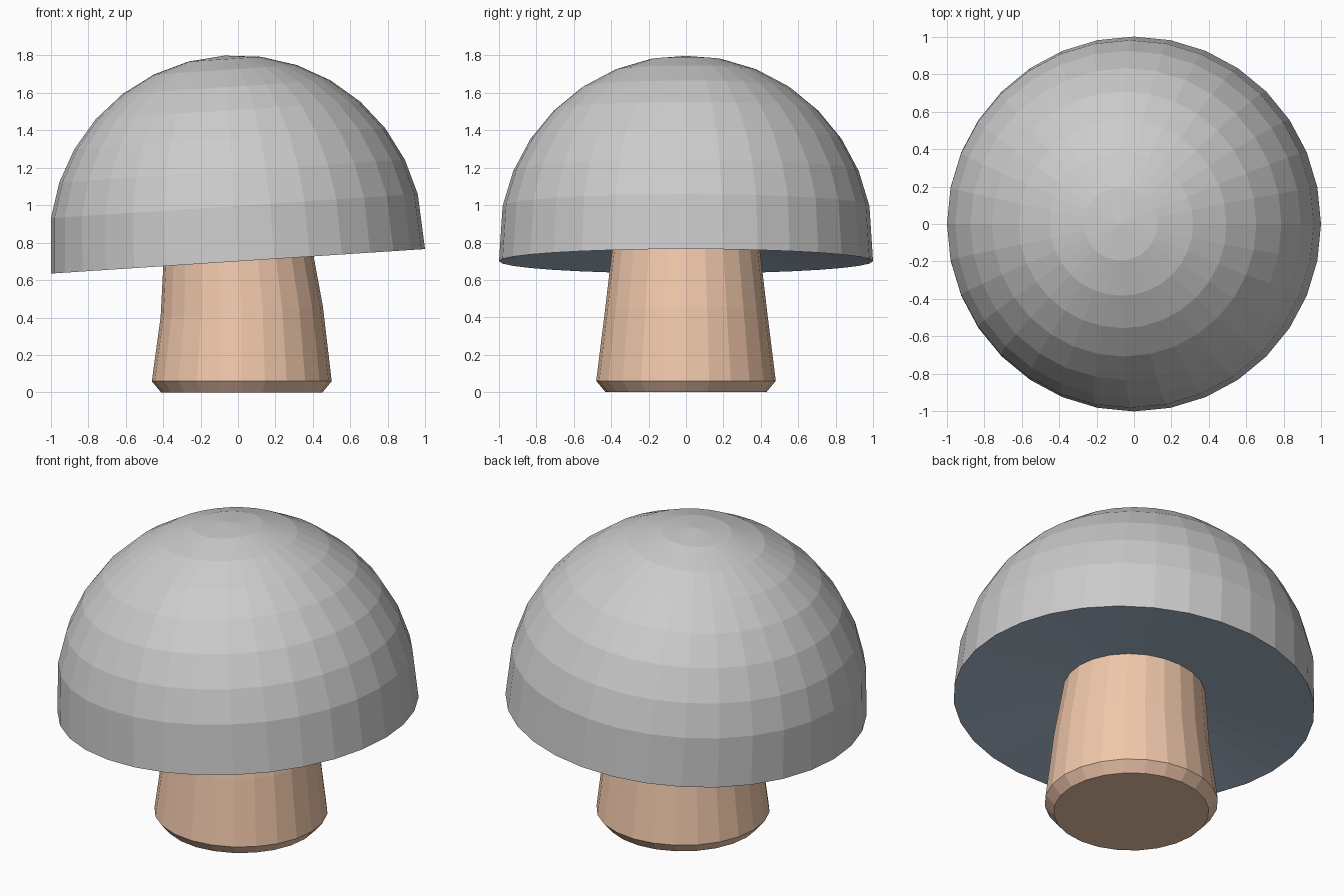
import bpy, bmesh, math
from mathutils import Matrix, Vector

if "Cube" in bpy.data.objects:
    bpy.data.objects.remove(bpy.data.objects["Cube"])

TILT = math.radians(-3.75)


def material(name, color):
    m = bpy.data.materials.new(name)
    m.diffuse_color = color
    m.use_nodes = True
    m.node_tree.nodes["Principled BSDF"].inputs["Base Color"].default_value = m.diffuse_color
    return m


def lathe(name, rings, sides, mat=None):
    """Loft circles (centre, radius, tilt); radius 0 makes a pole, open ends are capped if asked."""
    bm = bmesh.new()
    loops = []
    for centre, r, tilt in rings:
        rot = Matrix.Rotation(tilt, 3, 'Y')
        n = sides if r > 0 else 1
        loops.append([bm.verts.new(Vector(centre) + rot @ Vector(
            (r * math.cos(math.tau * i / sides), r * math.sin(math.tau * i / sides), 0)))
            for i in range(n)])
    for a, b in zip(loops, loops[1:]):
        for i in range(sides):
            j = (i + 1) % sides
            if len(b) == 1:
                bm.faces.new((a[i], a[j], b[0]))
            elif len(a) == 1:
                bm.faces.new((a[0], b[j], b[i]))
            else:
                bm.faces.new((a[i], a[j], b[j], b[i]))
    # Close flat ends
    if name == "stem":
        bm.faces.new(loops[0][::-1])
        bm.faces.new(loops[-1])
    me = bpy.data.meshes.new(name)
    bm.to_mesh(me)
    bm.free()
    ob = bpy.data.objects.new(name, me)
    bpy.context.collection.objects.link(ob)
    if mat:
        me.materials.append(mat)
    return ob


# Cap: half sphere raised above a short skirt, tilted
rings = [((0, 0, 0), 1, 0)]
for k in range(1, 9):
    a = k * math.pi / 16
    rings.append(((0, 0, 0.1 + math.sin(a)), math.cos(a) if k < 8 else 0, 0))
cap = lathe("cap", rings, 32)

# Underside: shallow hollow cone sharing the cap rim
gills = lathe("cap_underside", [((0, 0, 0.12), 0, 0), ((0, 0, 0), 1, 0)], 32,
              material("slate", (0.43, 0.54, 0.66, 1)))
# Outward side of the underside faces down
bm = bmesh.new()
bm.from_mesh(gills.data)
for f in bm.faces:
    f.normal_update()
    if f.normal.z > 0:
        f.normal_flip()
bm.to_mesh(gills.data)
bm.free()

for ob in (cap, gills):
    ob.location = (0, 0, 0.7)
    ob.rotation_euler = (0, TILT, 0)

# Stem: bevelled foot, upper half bent to follow the cap
lathe("stem", [((0.02, 0, 0), 0.43, 0),
               ((0.02, 0, 0.06), 0.48, 0),
               ((0.02, 0, 0.43), 0.434, TILT),
               ((-0.006, 0, 0.83), 0.387, TILT)], 24,
      material("orange", (0.88, 0.58, 0.41, 1)))
